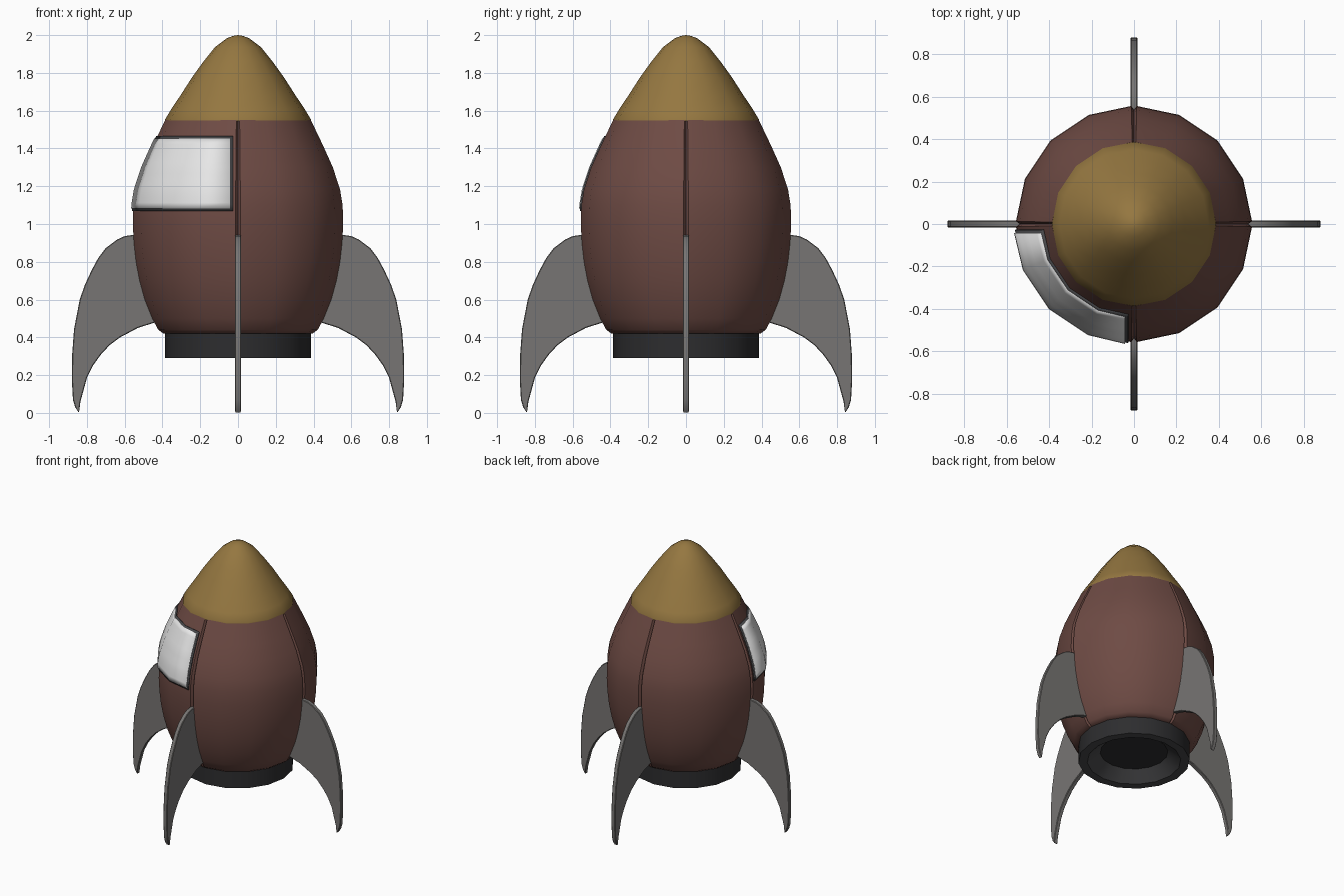
import bpy, bmesh, math

if "Cube" in bpy.data.objects:
    bpy.data.objects.remove(bpy.data.objects["Cube"])

def material(name, r, g, b):
    m = bpy.data.materials.new(name)
    m.diffuse_color = (r, g, b, 1)
    m.use_nodes = True
    m.node_tree.nodes["Principled BSDF"].inputs["Base Color"].default_value = m.diffuse_color
    return m

RED = material("brown red", 0.156, 0.070, 0.058)
GOLD = material("ochre", 0.300, 0.185, 0.052)
GREY = material("fin grey", 0.185, 0.178, 0.172)
DARK = material("dark grey", 0.066, 0.066, 0.070)
BLACK = material("soot", 0.026, 0.026, 0.028)
WHITE = material("window white", 0.80, 0.80, 0.80)

def make(name, verts, faces, mats, angle=32, fix=True):
    me = bpy.data.meshes.new(name)
    me.from_pydata(verts, [], faces)
    if fix:
        bm = bmesh.new()
        bm.from_mesh(me)
        bmesh.ops.remove_doubles(bm, verts=bm.verts, dist=1e-5)
        bmesh.ops.recalc_face_normals(bm, faces=bm.faces)
        bm.to_mesh(me)
        bm.free()
    ob = bpy.data.objects.new(name, me)
    bpy.context.collection.objects.link(ob)
    for m in mats:
        me.materials.append(m)
    bpy.ops.object.select_all(action='DESELECT')
    ob.select_set(True)
    bpy.context.view_layer.objects.active = ob
    bpy.ops.object.shade_smooth_by_angle(angle=math.radians(angle))
    return ob

def lathe(name, profile, mats, angles, dips=None, angle=32):
    """Spin (radius, z) points around z; dips lowers the radius on chosen spokes."""
    n = len(angles)
    dips = dips or [0] * n
    verts = [(max(r - d, 0) * math.cos(a), max(r - d, 0) * math.sin(a), z)
             for r, z in profile for a, d in zip(angles, dips)]
    faces = [(k * n + i, k * n + (i + 1) % n, (k + 1) * n + (i + 1) % n, (k + 1) * n + i)
             for k in range(len(profile) - 1) for i in range(n)]
    return make(name, verts, faces, mats, angle)

SIDES = [math.radians(22.5 * i) for i in range(16)]

# Hull: four panels with a narrow groove between them
HULL = [(0.395, 0.42), (0.422, 0.44), (0.455, 0.50), (0.495, 0.60), (0.522, 0.70),
        (0.541, 0.80), (0.552, 0.90), (0.557, 1.00), (0.554, 1.10), (0.540, 1.185),
        (0.502, 1.30), (0.453, 1.41), (0.386, 1.55)]
spokes, dips = [], []
for q in range(4):
    for a, d in ((0, 0.018), (1.3, 0), (22.5, 0), (45, 0), (67.5, 0), (88.7, 0)):
        spokes.append(math.radians(90 * q + a))
        dips.append(d)
lathe("hull", [(0.0, 0.42)] + HULL + [(0.0, 1.55)], [RED], spokes, dips, 40)

# Nose cone
lathe("nose_cone", [(0, 1.545), (0.387, 1.545), (0.387, 1.552), (0.352, 1.61), (0.305, 1.68),
                    (0.243, 1.777), (0.183, 1.86), (0.122, 1.936), (0.06, 1.983),
                    (0.025, 1.996), (0, 2.0)], [GOLD], SIDES)

# Engine nozzle with a sooty disc inside
nozzle = lathe("engine_nozzle", [(0, 0.43), (0.386, 0.43), (0.386, 0.29), (0.325, 0.29),
                                 (0.235, 0.36), (0, 0.36)], [DARK, BLACK], SIDES)
for p in nozzle.data.polygons:
    if abs(p.center.z - 0.36) < 0.005:
        p.material_index = 1

# Four fins
FIN = [(0.42, 0.942), (0.56, 0.942), (0.60, 0.936), (0.64, 0.918), (0.70, 0.873), (0.74, 0.82),
       (0.775, 0.755), (0.81, 0.68), (0.838, 0.60), (0.868, 0.444), (0.878, 0.31),
       (0.88, 0.18), (0.874, 0.07), (0.862, 0.03), (0.842, 0.0), (0.834, 0.06),
       (0.80, 0.185), (0.768, 0.25), (0.725, 0.31), (0.68, 0.358), (0.624, 0.40),
       (0.53, 0.45), (0.42, 0.485)]
n = len(FIN)
for i, name in enumerate(("right_fin", "back_fin", "left_fin", "front_fin")):
    verts = [(x, t, z) for t in (-0.016, 0.016) for x, z in FIN]
    faces = [tuple(range(n)), tuple(range(2 * n - 1, n - 1, -1))]
    faces += [(k, (k + 1) % n, n + (k + 1) % n, n + k) for k in range(n)]
    fin = make(name, verts, faces, [GREY])
    fin.rotation_euler.z = i * math.pi / 2
    bev = fin.modifiers.new("edge", 'BEVEL')
    bev.width = 0.004
    bev.segments = 1

# Curved window on the front left panel
def hull_radius(z):
    for (r0, z0), (r1, z1) in zip(HULL, HULL[1:]):
        if z0 <= z <= z1:
            return r0 + (r1 - r0) * (z - z0) / (z1 - z0)

def plate(name, z0, z1, gap, lift, mat):
    rows, verts = 12, []
    for j in range(rows + 1):
        z = z0 + (z1 - z0) * j / rows
        r = hull_radius(z) + lift
        a = math.degrees(math.asin(gap / r))
        for deg in (a, 22.5, 45, 67.5, 90 - a):
            t = math.radians(180 + deg)
            verts.append((r * math.cos(t), r * math.sin(t), z))
    faces = [(j * 5 + i, j * 5 + i + 1, j * 5 + i + 6, j * 5 + i + 5)
             for j in range(rows) for i in range(4)]
    ob = make(name, verts, faces, [mat], fix=False)
    sol = ob.modifiers.new("thickness", 'SOLIDIFY')
    sol.thickness = 0.009
    sol.offset = -1

plate("window_frame", 1.07, 1.465, 0.028, 0.008, DARK)
plate("window_pane", 1.082, 1.453, 0.043, 0.013, WHITE)
